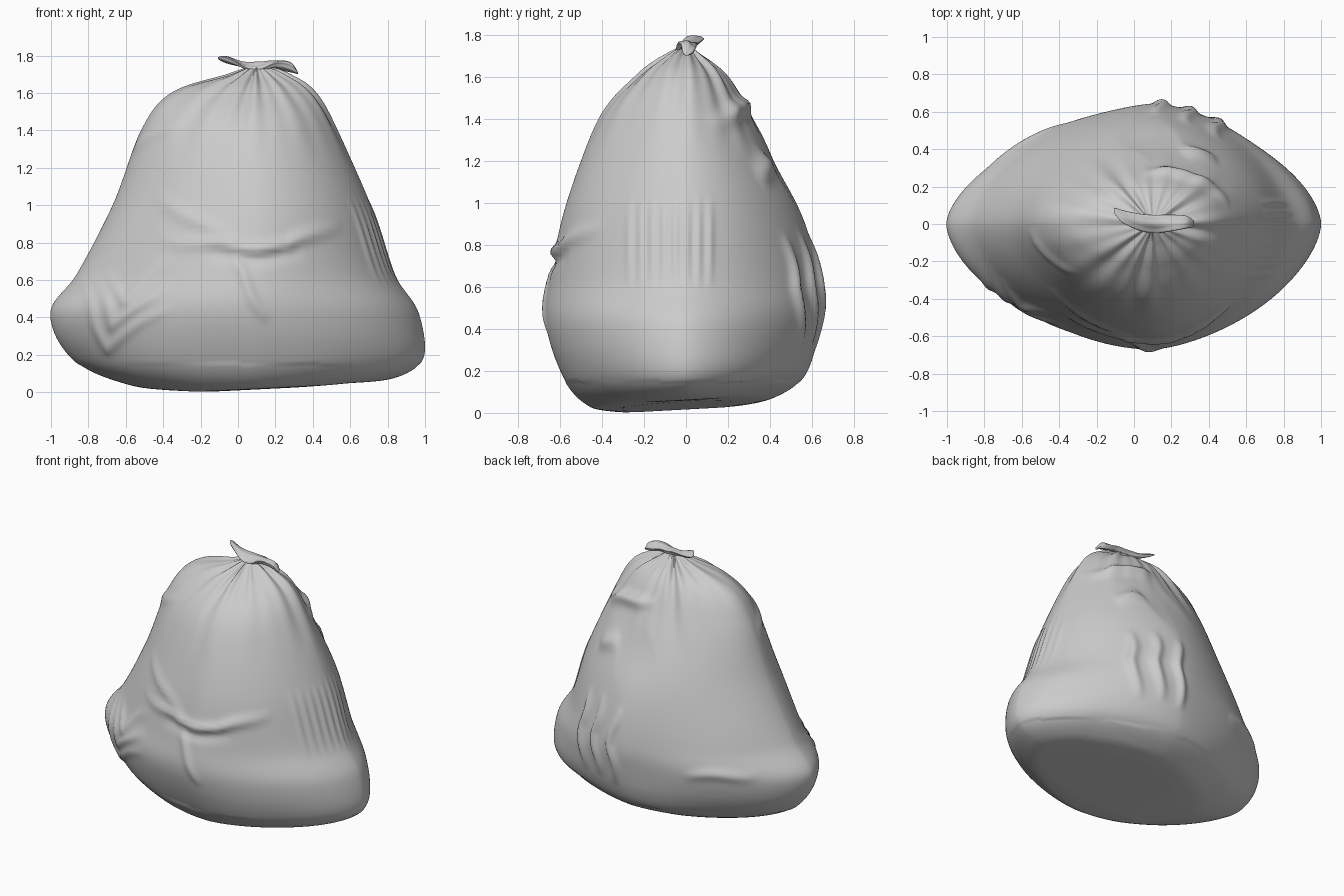
import bpy, math

if "Cube" in bpy.data.objects:
    bpy.data.objects.remove(bpy.data.objects["Cube"])

# Bag silhouette rows: height, left x, right x, front y, back y
ROWS = [
    (0, .1, .1, 0, 0), (0, -.35, .6, -.36, .28), (.03, -.6, .85, -.48, .43),
    (.16, -.87, .99, -.585, .57), (.42, -1, .965, -.665, .635), (.64, -.86, .835, -.645, .635),
    (1, -.67, .71, -.57, .53), (1.4, -.52, .53, -.41, .32), (1.6, -.36, .41, -.23, .2),
    (1.695, -.06, .27, -.1, .08), (1.74, .06, .15, -.03, .03)]
CX = 0.1


def clamp(v):
    return max(0.0, min(1.0, v))


def spline(rows, t):
    """Catmull-Rom through rows at parameter t."""
    i = min(int(t), len(rows) - 2)
    f = t - i
    n = len(rows) - 1
    a, b, c, d = (rows[max(0, min(n, i + k))] for k in (-1, 0, 1, 2))
    return [.5 * (2 * q + (r - p) * f + (2 * p - 5 * q + 4 * r - s) * f * f
                  + (3 * q - p - 3 * r + s) * f ** 3) for p, q, r, s in zip(a, b, c, d)]


def loft(name, rings):
    """Skin equal-length rings of points and cap both ends."""
    n = len(rings[0])
    verts = [p for r in rings for p in r]
    faces = [(j * n + i, j * n + (i + 1) % n, (j + 1) * n + (i + 1) % n, (j + 1) * n + i)
             for j in range(len(rings) - 1) for i in range(n)]
    faces.append(tuple(reversed(range(n))))
    faces.append(tuple(range(len(verts) - n, len(verts))))
    me = bpy.data.meshes.new(name)
    me.from_pydata(verts, [], faces)
    me.update()
    me.shade_smooth()
    ob = bpy.data.objects.new(name, me)
    bpy.context.collection.objects.link(ob)
    return ob


# Main bag body
AROUND, UP = 320, 144
rings = []
for j in range(UP + 1):
    t = (len(ROWS) - 1) * j / UP
    z, l, r, f, b = spline(ROWS, max(t, .02))
    ring = []
    for i in range(AROUND):
        a = 2 * math.pi * i / AROUND
        c, s = math.cos(a), math.sin(a)
        # Lens-shaped plan low down (leaner at the back), rounder near the neck
        low = 1.21 + .04 * s
        e = low + (1.1 - low) * clamp((z - .6) / .9)
        x = CX + (r - CX if c > 0 else CX - l) * math.copysign(abs(c) ** e, c)
        y = (b if s > 0 else -f) * math.copysign(abs(s) ** e, s)
        # Underside rises towards the right and back
        lift = .04 * clamp((x + .2) / .8) + .038 * clamp((y + .3) / .7)
        ring.append((x, y, max(0, z) + lift * clamp(1 - z / .3)))
    rings.append(ring)
body = loft("bag_body", rings)

# Folds: (view axis, side, width, height, polyline in that view)
FRONT, BACK, RIGHT = (1, -1), (1, 1), (0, 1)
folds = [
    (FRONT, .03, .033, [(-.45, .82), (0, .77), (.25, .78), (.56, .91)]),
    (FRONT, .04, -.02, [(-.2, .73), (.35, .74)]),
    (FRONT, .035, .015, [(-.45, 1.06), (0, .79)]),
    (FRONT, .03, .018, [(-.06, .78), (.16, .38)]),
    (FRONT, .025, .012, [(-.64, 1.25), (-.28, 1.47)]),
    (BACK, .035, .036, [(.05, 1.5), (.5, 1.38)]),
    (BACK, .04, .03, [(.25, 1.2), (.46, 1.12)]),
    (BACK, .18, -.015, [(0, 1.25), (.25, 1.1)]),
    (BACK, .035, .016, [(-.8, .48), (-.35, .46)])]
# Repeated pleats: sagging lower left corner, back right, right side
for k in range(3):
    s = k * .08
    folds.append((FRONT, .026, .014, [(-.86 + s, .66), (-.7 + s / 2, .24 + s * 1.5), (-.35, .46 + s * 1.7)]))
    x = .12 + .15 * k
    folds.append((BACK, .03, .028, [(x, .86), (x + .03, .6), (x, .3)]))
for k in range(8):
    y = -.27 + .055 * k
    folds.append((RIGHT, .017, .009, [(y, .58), (y, 1.04)]))


def fold_height(px, pz, w, pts):
    """Gaussian ridge beside a polyline, dying out towards both ends."""
    best, along = 1e9, 0
    for k, (a, b) in enumerate(zip(pts, pts[1:])):
        dx, dz = b[0] - a[0], b[1] - a[1]
        t = clamp(((px - a[0]) * dx + (pz - a[1]) * dz) / (dx * dx + dz * dz))
        d2 = (px - a[0] - t * dx) ** 2 + (pz - a[1] - t * dz) ** 2
        if d2 < best:
            best, along = d2, (k + t) / (len(pts) - 1)
    return math.exp(-best / (w * w)) * (4 * along * (1 - along)) if best < 9 * w * w else 0


normals = [v.normal.copy() for v in body.data.vertices]
for v, n in zip(body.data.vertices, normals):
    p = v.co.copy()
    push = 0
    if p.z > .15:
        for (axis, side), w, h, pts in folds:
            facing = clamp((n[axis] * side - .1) / .3)
            if facing > 0:
                # A little wander keeps the creases from looking ruled
                u = p[1 - axis] + (.012 * math.sin(17 * p.z + 5 * pts[0][0]) if axis else 0)
                q = p.z + (.012 * math.sin(15 * p.x) if axis else 0)
                push += h * facing * fold_height(u, q, w, pts)
        # Broad slack dimples
        push += .006 * math.sin(7 * p.x + 2) * math.sin(6 * p.z + 3 * p.y) * clamp(1.5 - p.z)
    # Gathers running down from the knot
    if p.z > 1.2:
        a = math.atan2(p.y, p.x - CX)
        rad = math.hypot(p.y, p.x - CX)
        amp = .0065 * clamp((p.z - 1.2) / .45) * clamp(rad / .12) * (1 + .5 * math.sin(3 * a + 1))
        push += amp * (math.sin(11 * a) + .7 * math.sin(19 * a + 1))
    v.co = p + n * push

# Knot with two flat ears: x, y, z, half height
EARS = [
    (-.108, .075, 1.787, .004), (-.06, .04, 1.778, .016), (.03, .01, 1.75, .016),
    (.11, 0, 1.738, .026), (.19, .005, 1.752, .02), (.28, .01, 1.738, .024),
    (.322, 0, 1.705, .004)]
rings = []
for j in range(97):
    t = j / 96
    x, y, z, h = spline(EARS, (len(EARS) - 1) * t)
    depth = .004 + .042 * math.sin(math.pi * t) ** .6
    ring = []
    for i in range(32):
        a = 2 * math.pi * i / 32
        w = 1 + .1 * math.sin(5 * a)
        curl = .35 * depth * math.cos(a) * math.sin(x * 18)
        ring.append((x, y + depth * w * math.cos(a), z + h * w * math.sin(a) + curl))
    rings.append(ring)
loft("tied_knot", rings)
